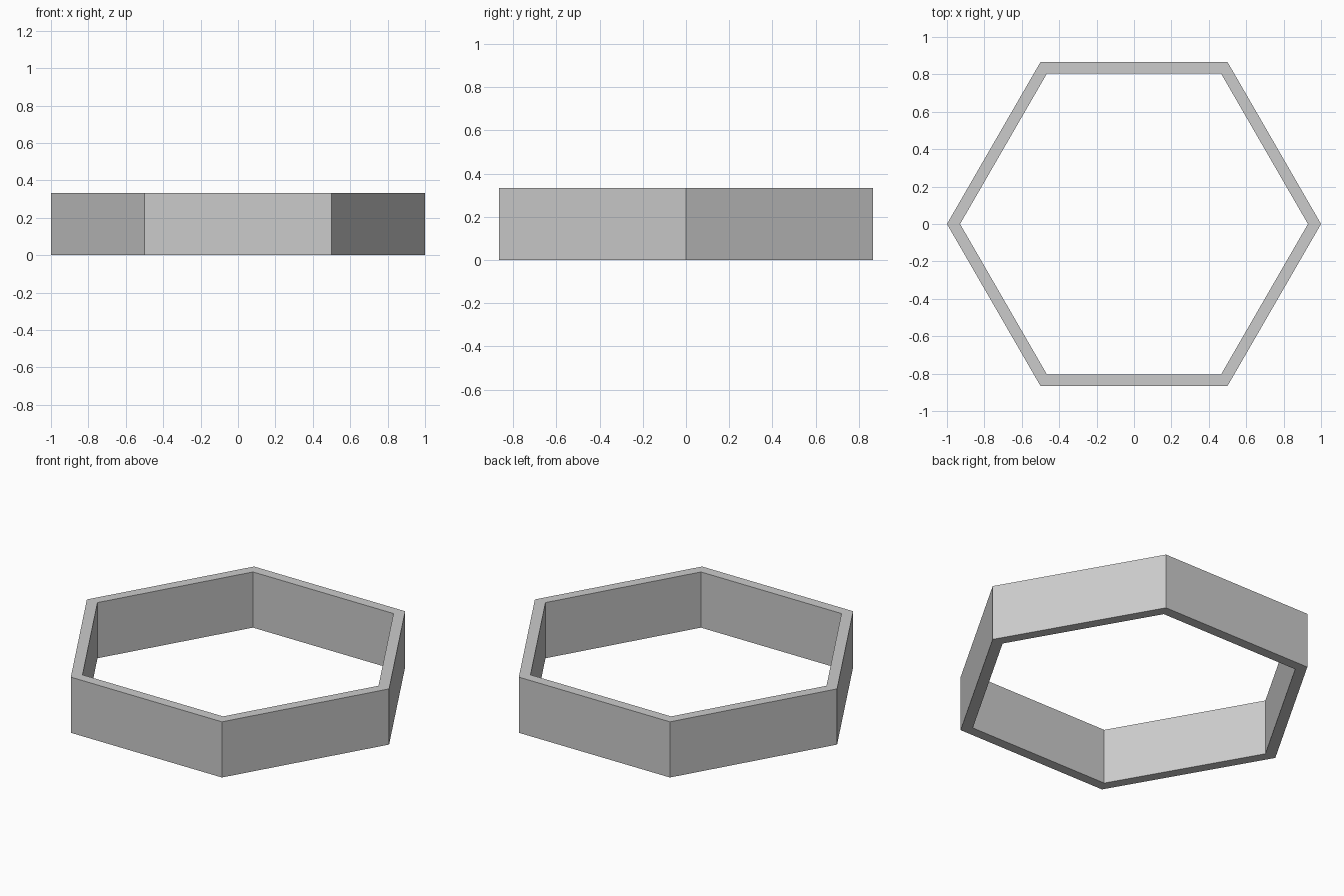
import bpy, bmesh
from math import cos, sin, pi

if "Cube" in bpy.data.objects:
    bpy.data.objects.remove(bpy.data.objects["Cube"])

SIDES, OUTER, INNER, HEIGHT = 6, 1.0, 0.93, 0.333


def hexagon(bm, radius, z):
    return [bm.verts.new((radius * cos(2 * pi * i / SIDES),
                          radius * sin(2 * pi * i / SIDES), z))
            for i in range(SIDES)]


# Hexagonal ring: four corner loops bridged around the wall cross-section
bm = bmesh.new()
loops = [hexagon(bm, r, z) for r, z in
         ((OUTER, 0), (OUTER, HEIGHT), (INNER, HEIGHT), (INNER, 0))]
for k in range(4):
    a, b = loops[k], loops[(k + 1) % 4]
    for i in range(SIDES):
        j = (i + 1) % SIDES
        bm.faces.new((a[i], a[j], b[j], b[i]))
bmesh.ops.recalc_face_normals(bm, faces=bm.faces)

mesh = bpy.data.meshes.new("hexagonal_ring")
bm.to_mesh(mesh)
bm.free()
ring = bpy.data.objects.new("hexagonal_ring", mesh)
bpy.context.collection.objects.link(ring)
